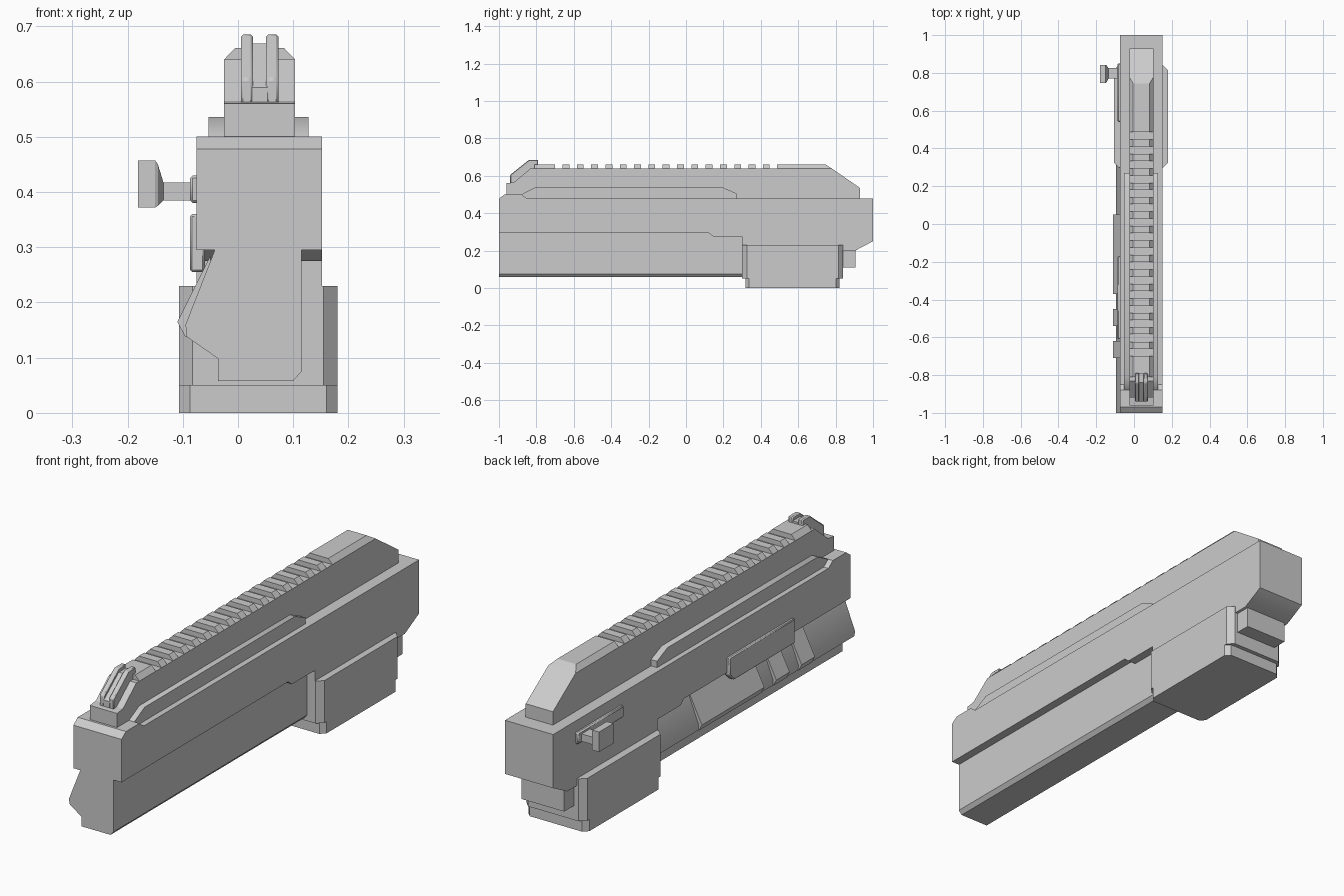
import bpy, bmesh, math
from mathutils import Vector

if "Cube" in bpy.data.objects:
    bpy.data.objects.remove(bpy.data.objects["Cube"])


def prism(name, axis, pts, lo, hi, bevel=0, skew=0):
    """Extrude a 2D profile along an axis; skew pushes the low points of the far end outward."""
    place = {"x": lambda a, b, t: (t, a, b),
             "y": lambda a, b, t: (a, t, b),
             "z": lambda a, b, t: (a, b, t)}[axis]
    bm = bmesh.new()
    zmin = min(p[1] for p in pts)
    near = [bm.verts.new(place(a, b, lo)) for a, b in pts]
    far = [bm.verts.new(place(a, b, hi + (skew if b == zmin else 0))) for a, b in pts]
    bm.faces.new(near)
    bm.faces.new(far)
    n = len(pts)
    for i in range(n):
        j = (i + 1) % n
        bm.faces.new((near[i], near[j], far[j], far[i]))
    bmesh.ops.recalc_face_normals(bm, faces=bm.faces[:])
    mesh = bpy.data.meshes.new(name)
    bm.to_mesh(mesh)
    bm.free()
    ob = bpy.data.objects.new(name, mesh)
    bpy.context.collection.objects.link(ob)
    if bevel:
        m = ob.modifiers.new("bevel", "BEVEL")
        m.width = bevel
        m.segments = 1
    return ob


def box(name, x, y, z, bevel=0):
    return prism(name, "z", [(x[0], y[0]), (x[1], y[0]), (x[1], y[1]), (x[0], y[1])], z[0], z[1], bevel)


def loft(name, rings):
    """Square rings along x: (x, y0, y1, z0, z1)."""
    bm = bmesh.new()
    loops = [[bm.verts.new((x, y, z)) for y, z in ((y0, z0), (y1, z0), (y1, z1), (y0, z1))]
             for x, y0, y1, z0, z1 in rings]
    bm.faces.new(loops[0])
    bm.faces.new(loops[-1])
    for a, b in zip(loops, loops[1:]):
        for i in range(4):
            j = (i + 1) % 4
            bm.faces.new((a[i], a[j], b[j], b[i]))
    bmesh.ops.recalc_face_normals(bm, faces=bm.faces[:])
    mesh = bpy.data.meshes.new(name)
    bm.to_mesh(mesh)
    bm.free()
    ob = bpy.data.objects.new(name, mesh)
    bpy.context.collection.objects.link(ob)
    return ob


# Main body, full length, with raised front cap and sloped rear
prism("main_body", "x",
      [(-1, .295), (.12, .295), (.145, .275), (.3, .275), (.3, .2), (.905, .2), (1, .25),
       (1, .478), (-.85, .478), (-.88, .5), (-.97, .5), (-1, .478)], -.075, .152)

# Heel under the rear end
prism("rear_heel", "x", [(.78, .11), (.905, .11), (.905, .21), (.78, .21)], -.06, .14)

# Lower front housing with a wedge-shaped left flank
prism("lower_housing", "y",
      [(.115, .3), (.115, .075), (.1, .058), (-.036, .058), (-.036, .098),
       (-.093, .138), (-.095, .16), (-.04, .3)], -1, .32)

# Raised panels on the left flank
for i, (y0, y1) in enumerate([(-.71, -.62), (-.54, -.45), (-.37, .05)]):
    prism(f"flank_panel_{i + 1}", "y",
          [(-.05, .285), (-.11, .165), (-.095, .137), (-.05, .137)], y0, y1)

# Grip block: upper part and slightly shorter base, corners cut
def cut_rect(x0, x1, y0, y1, c):
    return [(x0 + c, y0), (x1 - c, y0), (x1, y0 + c), (x1, y1 - c),
            (x1 - c, y1), (x0 + c, y1), (x0, y1 - c), (x0, y0 + c)]


prism("grip_block", "z", cut_rect(-.107, .18, .3, .84, .025), .05, .23)
prism("grip_base", "z", cut_rect(-.107, .18, .318, .822, .02), 0, .05)

# Left side plates
prism("left_side_plate", "x", [(-.61, .255), (-.2, .255), (-.17, .285), (-.17, .36), (-.61, .36)],
      -.087, -.06, .004)
box("handle_track", (-.087, -.06), (.54, .85), (.38, .43), .005)

# Charging handle with flared knob
loft("side_handle", [(-.07, .77, .825, .385, .417), (-.135, .77, .825, .385, .417),
                     (-.145, .75, .84, .375, .45), (-.15, .747, .843, .372, .457),
                     (-.181, .747, .843, .372, .457)])

# Long ribs beside the top rail, both sides from one slab
prism("side_ribs", "x", [(-.9, .475), (-.88, .5), (-.81, .536), (.2, .536), (.27, .505), (.27, .475)],
      -.053, .128)

# Top rail base
prism("rail_base", "x",
      [(-.96, .47), (-.96, .56), (-.92, .565), (-.83, .64), (.778, .64), (.93, .535), (.93, .47)],
      -.025, .103)

# Rail teeth: long front and rear teeth, with 15 short ones between
section = [(-.025, .64), (-.005, .661), (.083, .661), (.103, .64)]
pitch, gap = .0765, .04
prism("rail_front_tooth", "y", section, -.81, -.70)
for i in range(15):
    start = -.70 + gap + i * pitch
    prism(f"rail_tooth_{i + 1}", "y", section, start, start + pitch - gap)
prism("rail_rear_block", "y", section, -.70 + gap + 15 * pitch, .745, skew=.033)

# Front sight: low centre with a raised prong on each side
side = [(-.94, .55), (-.94, .605), (-.84, .685), (-.79, .685), (-.79, .63), (-.88, .55)]
prism("sight_centre", "x", [(y, z - (.016 if z > .6 else 0)) for y, z in side], .025, .053)
for label, x0, x1 in (("left", .005, .027), ("right", .051, .073)):
    prism(f"sight_prong_{label}", "x", side, x0, x1, .004)

# Smooth shading with sharp edges kept
for ob in bpy.context.scene.objects:
    ob.select_set(True)
    bpy.context.view_layer.objects.active = ob
bpy.ops.object.shade_smooth_by_angle(angle=math.radians(30))
